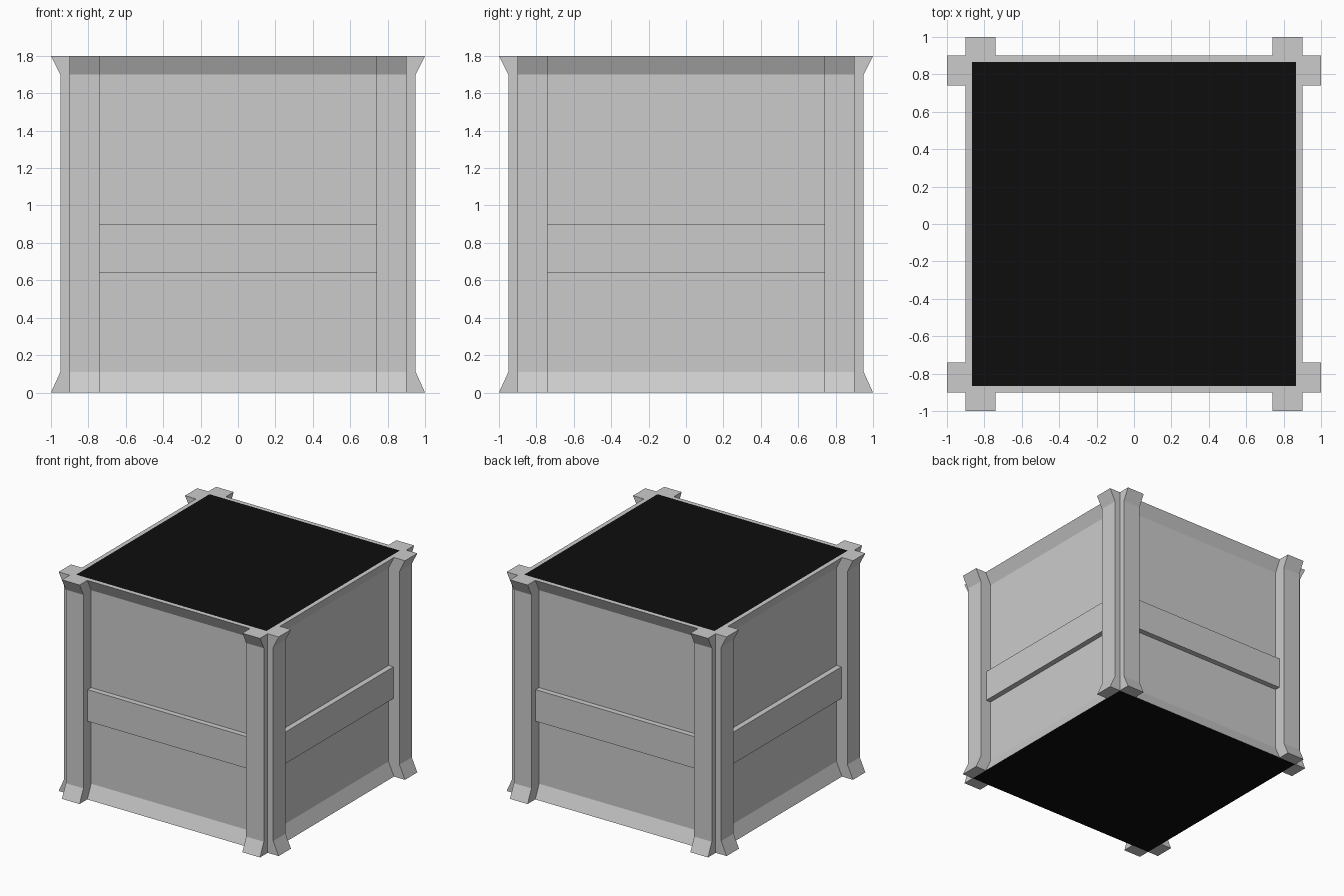
import bpy
import bmesh
from math import pi
from mathutils import Matrix

if "Cube" in bpy.data.objects:
    bpy.data.objects.remove(bpy.data.objects["Cube"])

BODY_LEVELS = [(0.90, 0.0), (0.85, 0.11), (0.85, 1.70), (0.90, 1.80)]


def make_object(name, bm, material=None):
    bmesh.ops.remove_doubles(bm, verts=bm.verts, dist=1e-5)
    mesh = bpy.data.meshes.new(name)
    bm.to_mesh(mesh)
    bm.free()
    if material:
        mesh.materials.append(material)
    obj = bpy.data.objects.new(name, mesh)
    bpy.context.collection.objects.link(obj)
    return obj


def square(bm, half, z):
    return [bm.verts.new((x * half, y * half, z))
            for x, y in ((-1, -1), (1, -1), (1, 1), (-1, 1))]


def prism(bm, profile, x0, x1, turn):
    """Extrude a (distance outward, z) profile along x on the side given by turn."""
    rot = Matrix.Rotation(turn * pi / 2, 4, 'Z')
    a = [bm.verts.new(rot @ Matrix.Translation((x0, -d, z)).translation) for d, z in profile]
    b = [bm.verts.new(rot @ Matrix.Translation((x1, -d, z)).translation) for d, z in profile]
    faces = [bm.faces.new(a), bm.faces.new(b)]
    n = len(profile)
    for i in range(n):
        j = (i + 1) % n
        faces.append(bm.faces.new((a[i], a[j], b[j], b[i])))
    bmesh.ops.recalc_face_normals(bm, faces=faces)


# Body walls with flared top and bottom, plus the narrow top rim
bm = bmesh.new()
rings = [square(bm, h, z) for h, z in BODY_LEVELS + [(0.865, 1.80)]]
for low, high in zip(rings, rings[1:]):
    for i in range(4):
        j = (i + 1) % 4
        bm.faces.new((low[i], low[j], high[j], high[i]))
make_object("crate_walls", bm)

# Black top and bottom panels
black = bpy.data.materials.new("black")
black.diffuse_color = (0.004, 0.004, 0.004, 1)
black.use_nodes = True
black.node_tree.nodes["Principled BSDF"].inputs["Base Color"].default_value = black.diffuse_color
bm = bmesh.new()
bm.faces.new(square(bm, 0.865, 1.80))
make_object("top_panel", bm, black)
bm = bmesh.new()
bm.faces.new(square(bm, 0.90, 0.0)[::-1])
make_object("bottom_panel", bm, black)

# Corner posts: two per side, following the wall profile 0.1 further out
post_profile = BODY_LEVELS + [(d + 0.10, z) for d, z in reversed(BODY_LEVELS)]
for turn, side in enumerate(("front", "right", "back", "left")):
    for label, x0, x1 in (("a", -0.90, -0.74), ("b", 0.74, 0.90)):
        bm = bmesh.new()
        prism(bm, post_profile, x0, x1, turn)
        make_object(f"{side}_post_{label}", bm)

    # Horizontal band between the posts
    bm = bmesh.new()
    prism(bm, [(0.85, 0.64), (0.895, 0.64), (0.895, 0.90), (0.85, 0.90)], -0.74, 0.74, turn)
    make_object(f"{side}_band", bm)
